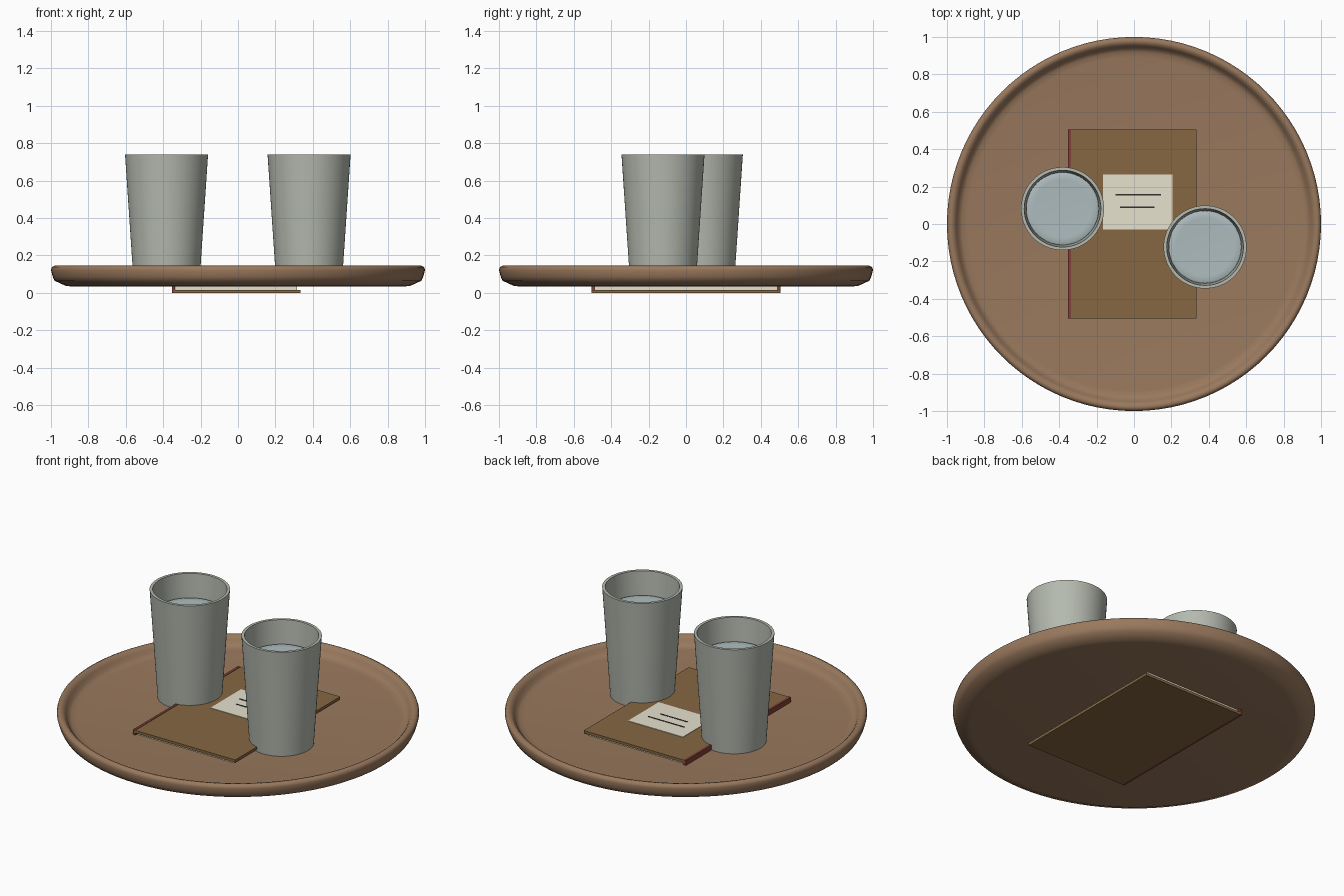
import bpy
import bmesh
import math

if "Cube" in bpy.data.objects:
    bpy.data.objects.remove(bpy.data.objects["Cube"])


def material(name, r, g, b):
    m = bpy.data.materials.new(name)
    m.diffuse_color = (r, g, b, 1)
    m.use_nodes = True
    m.node_tree.nodes["Principled BSDF"].inputs["Base Color"].default_value = m.diffuse_color
    return m


WOOD = material("wood", 0.32, 0.19, 0.11)
COVER = material("cover_brown", 0.24, 0.135, 0.055)
RED = material("spine_red", 0.22, 0.05, 0.035)
PAPER = material("paper", 0.80, 0.76, 0.62)
INK = material("ink", 0.03, 0.03, 0.03)
GLASS = material("glass", 0.46, 0.49, 0.43)
LIQUID = material("liquid", 0.42, 0.50, 0.51)


def finish(name, bm, mat, smooth=0):
    bmesh.ops.recalc_face_normals(bm, faces=bm.faces)
    mesh = bpy.data.meshes.new(name)
    bm.to_mesh(mesh)
    bm.free()
    obj = bpy.data.objects.new(name, mesh)
    bpy.context.collection.objects.link(obj)
    mesh.materials.append(mat)
    if smooth:
        bpy.ops.object.select_all(action='DESELECT')
        obj.select_set(True)
        bpy.context.view_layer.objects.active = obj
        bpy.ops.object.shade_smooth_by_angle(angle=math.radians(smooth))
    return obj


def lathe(name, profile, mat, x=0, y=0, sides=64, smooth=45):
    """Spin a profile of (radius, height) points around a vertical axis."""
    bm = bmesh.new()
    verts = [bm.verts.new((x + r, y, z)) for r, z in profile]
    edges = [bm.edges.new(pair) for pair in zip(verts, verts[1:])]
    bmesh.ops.spin(bm, geom=verts + edges, cent=(x, y, 0), axis=(0, 0, 1),
                   angle=math.tau, steps=sides, use_duplicate=False)
    bmesh.ops.remove_doubles(bm, verts=bm.verts, dist=1e-5)
    return finish(name, bm, mat, smooth)


def box(name, x0, x1, y0, y1, z0, z1, mat):
    bm = bmesh.new()
    bmesh.ops.create_cube(bm, size=1)
    for v in bm.verts:
        v.co = ((x0 + x1) / 2 + v.co.x * (x1 - x0),
                (y0 + y1) / 2 + v.co.y * (y1 - y0),
                (z0 + z1) / 2 + v.co.z * (z1 - z0))
    return finish(name, bm, mat)


# Round tray with a shallow rolled rim
lathe("tray", [(0, 0.035), (0.90, 0.035), (0.92, 0.037), (0.98, 0.064),
               (0.99, 0.085), (1.0, 0.122), (0.995, 0.138), (0.982, 0.145),
               (0.965, 0.141), (0.95, 0.124), (0.938, 0.10),
               (0.92, 0.09), (0.89, 0.086), (0, 0.086)],
      WOOD, sides=96, smooth=50)

# Book set into the tray: two covers, page block and spine
box("back_cover", -0.345, 0.335, -0.505, 0.505, 0.0, 0.016, COVER)
box("front_cover", -0.345, 0.335, -0.505, 0.505, 0.099, 0.115, COVER)
box("page_block", -0.335, 0.315, -0.49, 0.49, 0.016, 0.099, PAPER)
box("spine", -0.353, -0.338, -0.505, 0.505, 0.0, 0.117, RED)

# Paper label with two ruled bars
box("label", -0.165, 0.205, -0.03, 0.265, 0.114, 0.118, PAPER)
box("label_bar_upper", -0.10, 0.145, 0.152, 0.160, 0.117, 0.120, INK)
box("label_bar_lower", -0.075, 0.11, 0.086, 0.094, 0.117, 0.120, INK)

# Two tapered tumblers, each holding liquid
for side, x, y in (("left", -0.382, 0.082), ("right", 0.38, -0.123)):
    lathe(side + "_tumbler",
          [(0, 0.086), (0.178, 0.086), (0.222, 0.74), (0.205, 0.74),
           (0.163, 0.12), (0, 0.12)], GLASS, x, y)
    lathe(side + "_liquid",
          [(0, 0.13), (0.162, 0.13), (0.194, 0.595), (0.185, 0.60),
           (0.155, 0.598), (0, 0.598)], LIQUID, x, y, smooth=60)
